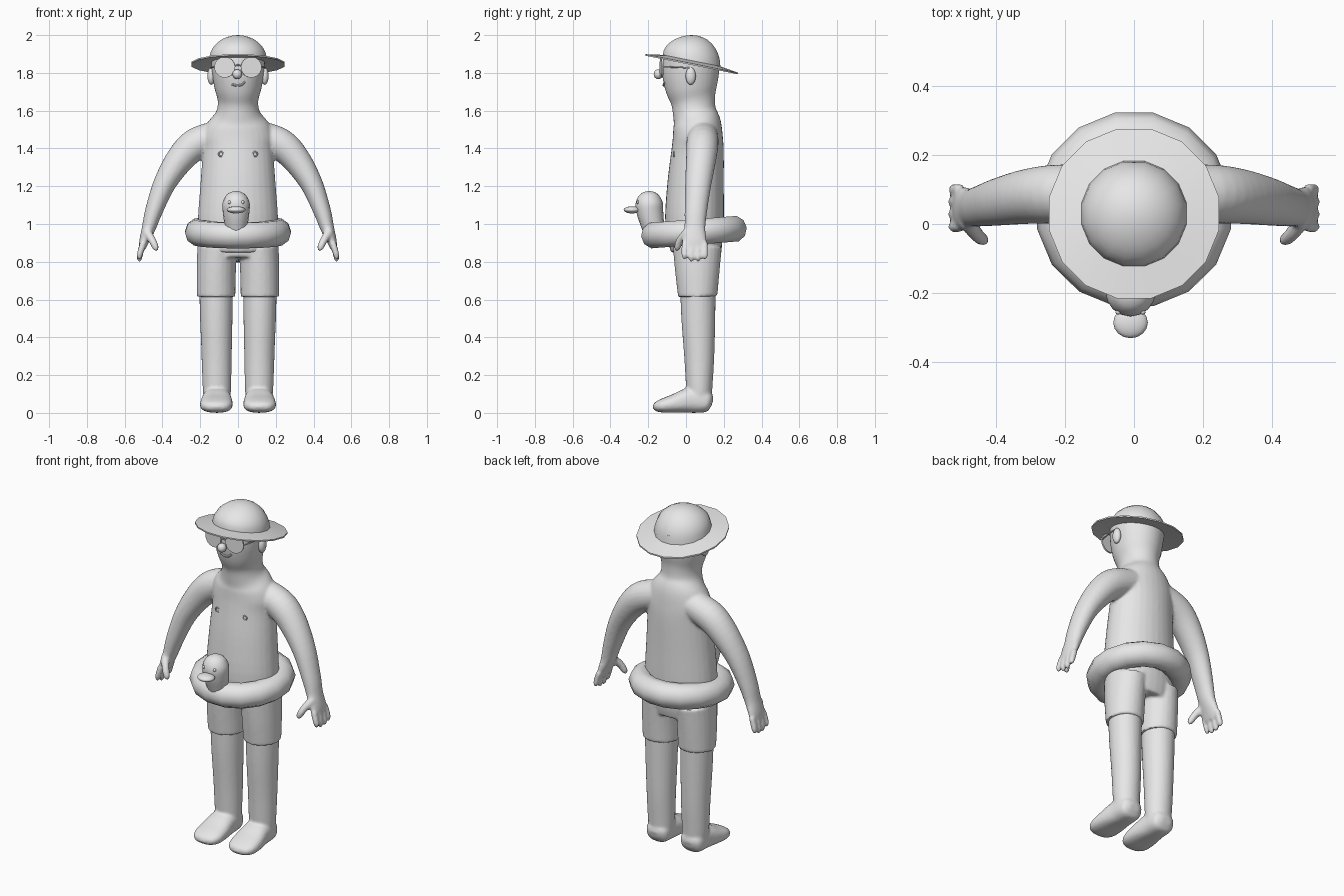
import bpy, bmesh, math
from mathutils import Vector, Matrix

cube = bpy.data.objects.get("Cube")
if cube:
    bpy.data.objects.remove(cube, do_unlink=True)

GREY = (0.8, 0.8, 0.8, 1)
grey = bpy.data.materials.new("light_grey")
grey.use_nodes = True
grey.diffuse_color = GREY
grey.node_tree.nodes["Principled BSDF"].inputs["Base Color"].default_value = GREY

X, Y, Z = Vector((1, 0, 0)), Vector((0, 1, 0)), Vector((0, 0, 1))


def spline(points, steps):
    """Catmull-Rom samples through points of any size."""
    pts = [Vector(p) for p in points]
    ext = [pts[0]] + pts + [pts[-1]]
    out = []
    for i in range(len(pts) - 1):
        a, b, c, d = ext[i:i + 4]
        for k in range(steps):
            t = k / steps
            out.append(0.5 * (2 * b + (c - a) * t + (2 * a - 5 * b + 4 * c - d) * t * t
                              + (3 * b - a - 3 * c + d) * t ** 3))
    return out + [pts[-1]]


def tube(bm, points, ref=Y, sides=24, steps=4, power=2.0):
    """Loft (x, y, z, radius across ref, radius along ref) sections."""
    secs = spline(points, steps)
    rings = []
    for i, s in enumerate(secs):
        t = secs[min(i + 1, len(secs) - 1)].to_3d() - secs[max(i - 1, 0)].to_3d()
        t.normalize()
        v = (ref - ref.dot(t) * t).normalized()
        u = v.cross(t)
        ring = []
        for k in range(sides):
            a = math.tau * k / sides
            c, n = math.cos(a), math.sin(a)
            c = math.copysign(abs(c) ** (2 / power), c)
            n = math.copysign(abs(n) ** (2 / power), n)
            ring.append(bm.verts.new(s.to_3d() + u * c * max(s[3], 0.002) + v * n * max(s[4], 0.002)))
        rings.append(ring)
    for a, b in zip(rings, rings[1:]):
        for k in range(sides):
            j = (k + 1) % sides
            bm.faces.new((a[k], a[j], b[j], b[k]))
    bm.faces.new(rings[0])
    bm.faces.new(rings[-1])


def rod(bm, pts, r, ref=Y):
    tube(bm, [(*p, r, r) for p in pts], ref, 8, 4)


def finish(name, bm, voxel=0, angle=40):
    """Turn the bmesh into a smooth shaded object, optionally fused."""
    bmesh.ops.recalc_face_normals(bm, faces=bm.faces)
    me = bpy.data.meshes.new(name)
    bm.to_mesh(me)
    bm.free()
    me.materials.append(grey)
    ob = bpy.data.objects.new(name, me)
    bpy.context.collection.objects.link(ob)
    bpy.ops.object.select_all(action='DESELECT')
    ob.select_set(True)
    bpy.context.view_layer.objects.active = ob
    if voxel:
        fuse = ob.modifiers.new("fuse", 'REMESH')
        fuse.mode = 'VOXEL'
        fuse.voxel_size = voxel
        blend = ob.modifiers.new("blend", 'SMOOTH')
        blend.factor = 0.5
        blend.iterations = 6
        for m in ("fuse", "blend"):
            bpy.ops.object.modifier_apply(modifier=m)
    bpy.ops.object.shade_smooth_by_angle(angle=math.radians(angle))
    return ob


def ellipsoid(name, loc, size, segs=16):
    bm = bmesh.new()
    bmesh.ops.create_uvsphere(bm, u_segments=segs, v_segments=segs // 2 + 2, radius=1,
                              matrix=Matrix.Translation(loc) @ Matrix.Diagonal((*size, 1)))
    return finish(name, bm, angle=80)


def torus(name, loc, major, minor, rot, n=16, m=10):
    bm = bmesh.new()
    grid = []
    for i in range(n):
        a = math.tau * (i + 0.5) / n
        grid.append([bm.verts.new(((major + minor * math.cos(b)) * math.cos(a),
                                   (major + minor * math.cos(b)) * math.sin(a),
                                   minor * math.sin(b)))
                     for b in (math.tau * j / m for j in range(m))])
    for i in range(n):
        p, q = grid[i], grid[(i + 1) % n]
        for j in range(m):
            k = (j + 1) % m
            bm.faces.new((p[j], q[j], q[k], p[k]))
    bm.transform(Matrix.Translation(loc) @ Matrix.Rotation(rot, 4, 'X'))
    return finish(name, bm, angle=60)


# Body: torso, neck, head, arms and hands fused together
bm = bmesh.new()
trunk = [(0.86, 0.20, -0.08, 0.19), (1.0, 0.213, -0.11, 0.20), (1.2, 0.20, -0.10, 0.20),
         (1.38, 0.187, -0.078, 0.20), (1.46, 0.19, -0.07, 0.195), (1.53, 0.165, -0.068, 0.185),
         (1.59, 0.118, -0.07, 0.16), (1.65, 0.107, -0.08, 0.155), (1.72, 0.125, -0.11, 0.165),
         (1.8, 0.138, -0.127, 0.175), (1.89, 0.145, -0.125, 0.18)]
tube(bm, [(0, (f + b) / 2, z, rx, (b - f) / 2) for z, rx, f, b in trunk], sides=32)
for s in (1, -1):
    tube(bm, [(s * x, y, z, w, d) for x, y, z, w, d in (
        (0.10, 0.09, 1.47, 0.08, 0.08), (0.22, 0.087, 1.425, 0.085, 0.085),
        (0.305, 0.08, 1.345, 0.076, 0.08), (0.388, 0.065, 1.215, 0.06, 0.07),
        (0.445, 0.052, 1.07, 0.047, 0.06), (0.472, 0.047, 0.98, 0.037, 0.056),
        (0.495, 0.045, 0.915, 0.027, 0.064), (0.508, 0.045, 0.87, 0.018, 0.06))])
    for i in range(4):
        y = -0.008 + 0.036 * i
        tip = 0.8 if 0 < i < 3 else 0.812
        tube(bm, [(s * 0.502, y, 0.9, 0.017, 0.016), (s * 0.517, y, 0.85, 0.017, 0.017),
                  (s * 0.522, y, tip + 0.015, 0.015, 0.015), (s * 0.523, y, tip, 0.006, 0.006)], sides=12)
    tube(bm, [(s * 0.485, 0.01, 0.96, 0.025, 0.025), (s * 0.455, -0.03, 0.915, 0.021, 0.021),
              (s * 0.436, -0.046, 0.875, 0.018, 0.018), (s * 0.432, -0.048, 0.856, 0.007, 0.007)], sides=12)
finish("body", bm, 0.008)

# Shorts: hips and two straight legs
bm = bmesh.new()
tube(bm, [(0, 0.055, 0.81, 0.2, 0.12), (0, 0.06, 0.87, 0.215, 0.13), (0, 0.048, 0.97, 0.21, 0.145)], sides=32)
for s in (1, -1):
    tube(bm, [(s * 0.116, 0.062, 0.615, 0.102, 0.104), (s * 0.115, 0.06, 0.75, 0.104, 0.118),
              (s * 0.11, 0.06, 0.88, 0.105, 0.13)])
finish("shorts", bm, 0.008)

# Legs with rounded feet
for side, s in (("left", 1), ("right", -1)):
    bm = bmesh.new()
    tube(bm, [(s * x, y, z, w, d) for x, y, z, w, d in (
        (0.11, 0.07, 0.05, 0.07, 0.065), (0.112, 0.07, 0.15, 0.076, 0.071),
        (0.113, 0.07, 0.3, 0.08, 0.08), (0.115, 0.065, 0.5, 0.086, 0.09),
        (0.116, 0.063, 0.68, 0.09, 0.095))])
    tube(bm, [(s * x, y, z, h, w) for x, y, z, h, w in (
        (0.112, 0.14, 0.055, 0.02, 0.03), (0.112, 0.115, 0.06, 0.056, 0.066),
        (0.112, 0.03, 0.068, 0.068, 0.075), (0.114, -0.06, 0.05, 0.05, 0.086),
        (0.115, -0.125, 0.038, 0.037, 0.083), (0.115, -0.163, 0.032, 0.023, 0.058),
        (0.115, -0.176, 0.03, 0.006, 0.02))], ref=X, power=2.5)
    finish(side + "_leg", bm, 0.008)

# Sun hat: domed crown and tilted brim
bm = bmesh.new()
profile = [(0.155 * math.sin(a), 1.865 + 0.135 * math.cos(a))
           for a in (math.pi / 2 * i / 8 for i in range(1, 9))]
profile += [(0.25, 1.85), (0.25, 1.842), (0.14, 1.853)]
rings = []
for r, z in profile:
    ring = []
    for k in range(16):
        a = math.tau * (k + 0.5) / 16
        tilt = 0.2 * min(1, (2 - z) / 0.135)
        ring.append(bm.verts.new((r * math.cos(a), 0.03 + r * math.sin(a), z - tilt * r * math.sin(a))))
    rings.append(ring)
for a, b in zip(rings, rings[1:]):
    for k in range(16):
        j = (k + 1) % 16
        bm.faces.new((a[k], b[k], b[j], a[j]))
top = bm.verts.new((0, 0.03, 2))
for k in range(16):
    bm.faces.new((top, rings[0][k], rings[0][(k + 1) % 16]))
finish("sun_hat", bm, angle=50)

# Glasses: round lenses, bridge and temples
bm = bmesh.new()
for s in (1, -1):
    bmesh.ops.create_cone(bm, cap_ends=True, segments=24, radius1=0.055, radius2=0.055, depth=0.009,
                          matrix=Matrix.Translation((s * 0.07, -0.129, 1.83))
                          @ Matrix.Rotation(s * 0.12, 4, 'Z') @ Matrix.Rotation(math.pi / 2, 4, 'X'))
    rod(bm, [(s * 0.122, -0.122, 1.832), (s * 0.138, -0.04, 1.83), (s * 0.146, 0.03, 1.825)], 0.004, Z)
rod(bm, [(-0.02, -0.135, 1.835), (0, -0.138, 1.842), (0.02, -0.135, 1.835)], 0.004)
finish("glasses", bm)

# Face: nose, ears and smile
ellipsoid("nose", (-0.004, -0.146, 1.793), (0.025, 0.025, 0.026))
for side, s in (("left", 1), ("right", -1)):
    ellipsoid(side + "_ear", (s * 0.142, 0.025, 1.783), (0.02, 0.027, 0.046))
    torus(side + "_nipple", (s * 0.09, -0.064, 1.37), 0.012, 0.004, math.pi / 2, 12, 6)
bm = bmesh.new()
rod(bm, [(-0.032, -0.112, 1.74), (-0.005, -0.118, 1.733), (0.02, -0.117, 1.738), (0.036, -0.113, 1.752)], 0.006)
finish("mouth", bm)

# Swim ring with a duck head
torus("swim_ring", (0, 0.042, 0.957), 0.215, 0.071, math.atan(0.08))
bm = bmesh.new()
tube(bm, [(-0.01, y, z, r, r) for y, z, r in (
    (-0.165, 0.93, 0.05), (-0.178, 1.0, 0.062), (-0.19, 1.06, 0.07), (-0.195, 1.11, 0.072),
    (-0.195, 1.15, 0.054), (-0.195, 1.168, 0.03), (-0.195, 1.174, 0.006))], sides=16)
finish("duck_head", bm, angle=70)
ellipsoid("duck_beak", (-0.01, -0.285, 1.075), (0.05, 0.045, 0.019))
for side, s in (("left", 1), ("right", -1)):
    ellipsoid("duck_eye_" + side, (-0.01 + s * 0.035, -0.255, 1.115), (0.009, 0.007, 0.009), 8)
